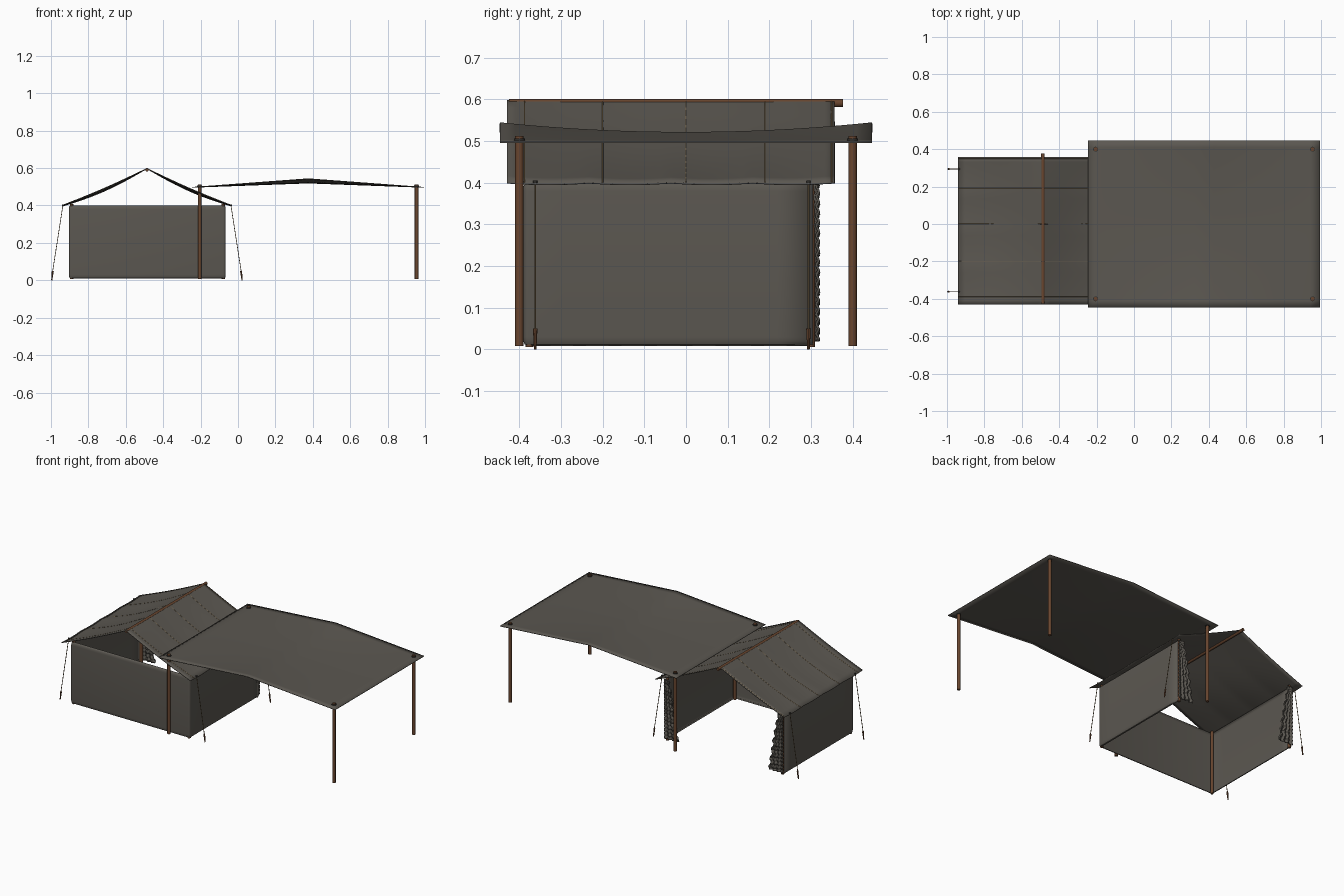
import bpy, bmesh, math
from mathutils import Vector

cube = bpy.data.objects.get("Cube")
if cube:
    bpy.data.objects.remove(cube, do_unlink=True)


def material(name, color):
    m = bpy.data.materials.new(name)
    m.use_nodes = True
    m.diffuse_color = (*color, 1)
    bsdf = m.node_tree.nodes["Principled BSDF"]
    bsdf.inputs["Base Color"].default_value = (*color, 1)
    bsdf.inputs["Roughness"].default_value = 0.9
    return m


CANVAS = material("grey canvas", (0.105, 0.096, 0.082))
WOOD = material("brown wood", (0.14, 0.06, 0.028))
ROPE = material("tan rope", (0.2, 0.14, 0.07))
DARK = material("dark metal", (0.03, 0.028, 0.025))


def finish(obj, mat, angle=40):
    obj.data.materials.append(mat)
    bpy.ops.object.select_all(action="DESELECT")
    obj.select_set(True)
    bpy.context.view_layer.objects.active = obj
    bpy.ops.object.shade_smooth_by_angle(angle=math.radians(angle))
    return obj


def sheet(name, func, nu, nv, thick=0.004, mat=CANVAS):
    """Cloth grid from func(u, v), thickened evenly on both sides."""
    bm = bmesh.new()
    rows = [[bm.verts.new(func(i / nu, j / nv)) for j in range(nv + 1)]
            for i in range(nu + 1)]
    for i in range(nu):
        for j in range(nv):
            bm.faces.new((rows[i][j], rows[i + 1][j],
                          rows[i + 1][j + 1], rows[i][j + 1]))
    me = bpy.data.meshes.new(name)
    bm.to_mesh(me)
    bm.free()
    obj = bpy.data.objects.new(name, me)
    bpy.context.collection.objects.link(obj)
    mod = obj.modifiers.new("thickness", "SOLIDIFY")
    mod.thickness = thick
    mod.offset = 0
    return finish(obj, mat)


def pole(name, a, b, r, mat=WOOD, r2=None, sides=12):
    a, b = Vector(a), Vector(b)
    d = b - a
    bpy.ops.mesh.primitive_cone_add(vertices=sides, radius1=r, radius2=r if r2 is None else r2,
                                    depth=d.length, location=(a + b) / 2)
    obj = bpy.context.object
    obj.name = name
    obj.rotation_mode = "QUATERNION"
    obj.rotation_quaternion = d.to_track_quat("Z", "Y")
    return finish(obj, mat)


def rope(name, points, r=0.002):
    cu = bpy.data.curves.new(name, "CURVE")
    cu.dimensions = "3D"
    cu.bevel_depth = r
    cu.bevel_resolution = 1
    sp = cu.splines.new("POLY")
    sp.points.add(len(points) - 1)
    for p, co in zip(sp.points, points):
        p.co = (*co, 1)
    cu.materials.append(ROPE)
    obj = bpy.data.objects.new(name, cu)
    bpy.context.collection.objects.link(obj)


# Tent layout
RIDGE_X, HALF, FRONT, BACK = -0.487, 0.453, -0.43, 0.357
LEFT, RIGHT, WALL_FRONT, WALL_BACK = -0.067, -0.903, -0.39, 0.305


# Tent roof, sagging between ridge and eaves
def roof_point(u, v):
    x = (u * 2 - 1) * HALF
    t = 1 - abs(x) / HALF
    sag = math.sin(math.pi * t) * (0.006 + 0.014 * math.sin(math.pi * v))
    scallop = 0.004 * (1 - t) * abs(math.sin(math.pi * 4 * v))
    return (RIDGE_X + x, FRONT + v * (BACK - FRONT), 0.4 + 0.197 * t - sag - scallop)


sheet("tent_roof", roof_point, 24, 32)

# Seam cords over the roof
for k, y in enumerate((-0.388, -0.2, 0, 0.19, 0.35)):
    v = (y - FRONT) / (BACK - FRONT)
    pts = [Vector(roof_point(i / 24, v)) + Vector((0, 0, 0.0015)) for i in range(25)]
    rope(f"roof_seam_{k}", pts, 0.0017)

pole("ridge_pole", (RIDGE_X, -0.425, 0.591), (RIDGE_X, 0.377, 0.591), 0.0095)


# Three-sided tent wall: rounded corners, hems rolled inward
def wall_path():
    r = 0.012
    path = [(LEFT, WALL_BACK + (WALL_FRONT + r - WALL_BACK) * i / 8, 1, 0) for i in range(8)]
    for cx, start in ((LEFT - r, 0), (RIGHT + r, -90)):
        for i in range(6):
            a = math.radians(start - i * 18)
            path.append((cx + r * math.cos(a), WALL_FRONT + r + r * math.sin(a),
                         math.cos(a), math.sin(a)))
    path += [(RIGHT, WALL_FRONT + r + (WALL_BACK - WALL_FRONT - r) * i / 8, -1, 0)
             for i in range(1, 9)]
    return path


PATH = wall_path()
HEIGHTS = ((0.01, 0.01), (0.013, 0.004), (0.02, 0.001), (0.03, 0),
           (0.38, 0), (0.39, 0.001), (0.396, 0.004), (0.399, 0.01))


def wall_point(u, v):
    x, y, nx, ny = PATH[round(u * (len(PATH) - 1))]
    z, inset = HEIGHTS[round(v * (len(HEIGHTS) - 1))]
    return (x - nx * inset, y - ny * inset, z)


sheet("tent_wall", wall_point, len(PATH) - 1, len(HEIGHTS) - 1, 0.003)

for side, wall_x, inward in (("left", LEFT, -1), ("right", RIGHT, 1)):
    # Corner posts
    for end, y in (("front", WALL_FRONT + 0.014), ("back", WALL_BACK - 0.005)):
        x = wall_x + inward * 0.013
        pole(f"tent_post_{end}_{side}", (x, y, 0.006), (x, y, 0.408), 0.0095)

    # Gathered door curtain
    def curtain_point(u, v, x0=wall_x, s=inward):
        width = 0.03 + 0.07 * (1 - v) ** 0.8 + 0.006 * math.sin(v * 40)
        y = 0.313 + 0.005 * math.sin(u * 22) + 0.003 * math.sin(v * 100 + u * 3)
        return (x0 + s * u * width, y, 0.02 + 0.375 * v)

    sheet(f"door_curtain_{side}", curtain_point, 20, 64, 0.003)

    # Guy ropes and stakes
    eave_x = RIDGE_X - inward * (HALF - 0.004)
    stake_x = eave_x - inward * 0.057
    for end, y in (("front", -0.362), ("back", 0.294)):
        rope(f"guy_rope_{end}_{side}", [(eave_x, y, 0.402), (stake_x, y, 0.035)])
        pole(f"stake_{end}_{side}", (stake_x - inward * 0.003, y, 0),
             (stake_x + inward * 0.003, y, 0.05), 0.003, WOOD, 0.0055, 8)
        pole(f"rope_grommet_{end}_{side}", (eave_x, y, 0.399), (eave_x, y, 0.405), 0.005, DARK)

# Awning, ridge dipping toward the middle
AWNING_X, AWNING_W, AWNING_D = 0.375, 0.62, 0.447


def awning_point(u, v):
    a, b = u * 2 - 1, v * 2 - 1
    lift = 0.046 - 0.023 * (1 - b * b)
    return (AWNING_X + a * AWNING_W, b * AWNING_D, 0.497 + (1 - abs(a)) * lift)


sheet("awning", awning_point, 24, 24, 0.004)

# Awning posts with eyelets
for side, x in (("right", -0.205), ("left", 0.955)):
    for end, y in (("front", -0.4), ("back", 0.4)):
        pole(f"awning_post_{end}_{side}", (x, y, 0.008), (x, y, 0.512), 0.01)
        pole(f"awning_eyelet_{end}_{side}", (x, y, 0.496), (x, y, 0.506), 0.0135, DARK, sides=16)
